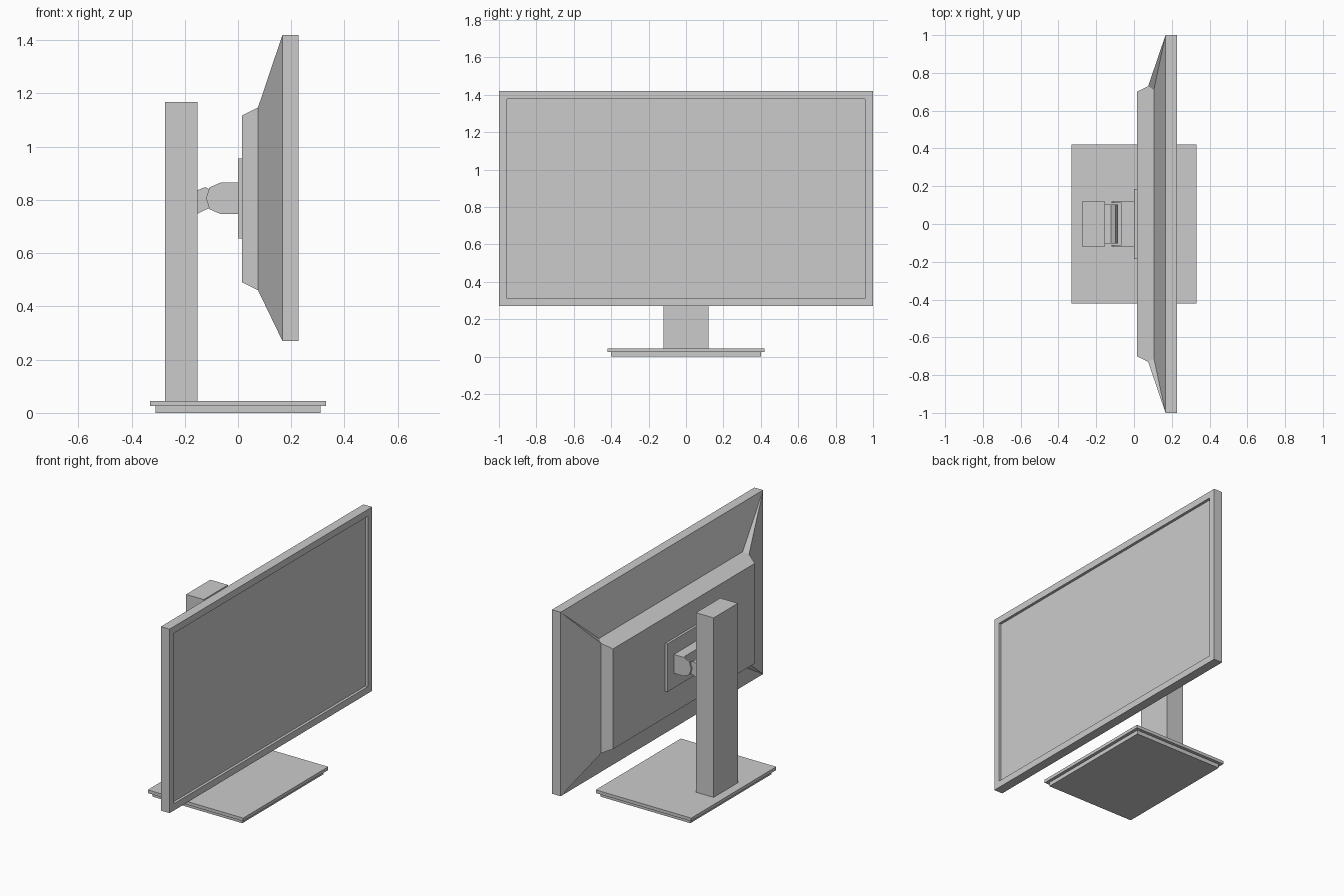
import bpy, bmesh

if "Cube" in bpy.data.objects:
    bpy.data.objects.remove(bpy.data.objects["Cube"])


def finish(name, bm):
    bmesh.ops.recalc_face_normals(bm, faces=bm.faces[:])
    mesh = bpy.data.meshes.new(name)
    bm.to_mesh(mesh)
    bm.free()
    ob = bpy.data.objects.new(name, mesh)
    bpy.context.collection.objects.link(ob)
    return ob


def prism(name, profile, y0, y1):
    """Extrude an (x, z) profile from y0 to y1."""
    bm = bmesh.new()
    face = bm.faces.new([bm.verts.new((x, y0, z)) for x, z in profile])
    ext = bmesh.ops.extrude_face_region(bm, geom=[face])
    verts = [g for g in ext["geom"] if isinstance(g, bmesh.types.BMVert)]
    bmesh.ops.translate(bm, verts=verts, vec=(0, y1 - y0, 0))
    return finish(name, bm)


def box(name, x0, x1, half_y, z0, z1):
    return prism(name, [(x0, z0), (x1, z0), (x1, z1), (x0, z1)], -half_y, half_y)


# Stand
box("base_foot", -0.31, 0.31, 0.40, 0.0, 0.025)
box("base_plate", -0.33, 0.33, 0.42, 0.025, 0.045)
box("column", -0.275, -0.153, 0.12, 0.045, 1.167)

# Tilt hinge: knuckle on the column, fork on the mounting plate
prism("hinge_knuckle", [(-0.153, 0.748), (-0.153, 0.836), (-0.123, 0.848), (-0.098, 0.836),
                        (-0.085, 0.806), (-0.098, 0.774)], -0.104, 0.104)
for side, s in (("left", -1), ("right", 1)):
    prism("fork_cheek_" + side, [(-0.065, 0.747), (-0.107, 0.765), (-0.12, 0.806),
                                 (-0.107, 0.847), (-0.065, 0.865)], s * 0.11, s * 0.12)
box("fork_block", -0.065, 0.0, 0.12, 0.747, 0.865)
box("mounting_plate", 0.0, 0.015, 0.185, 0.655, 0.955)

# Display body: raised rear block, sloped rear panels, frame and recessed screen
bm = bmesh.new()


def ring(x, half_y, zc, half_z):
    return [bm.verts.new((x, sy * half_y, zc + sz * half_z))
            for sy, sz in ((1, 1), (-1, 1), (-1, -1), (1, -1))]


back = ring(0.015, 0.70, 0.804, 0.313)
side = ring(0.075, 0.73, 0.804, 0.343)
step = ring(0.105, 0.71, 0.804, 0.358)
rear = ring(0.167, 1.0, 0.845, 0.575)
front = ring(0.227, 1.0, 0.845, 0.575)
bm.faces.new(back)
for i in range(4):
    j = (i + 1) % 4
    if i % 2 == 0:  # top and bottom
        bm.faces.new((back[i], back[j], side[j], step[j], step[i], side[i]))
        bm.faces.new((step[i], step[j], rear[j], rear[i]))
    else:           # left and right
        bm.faces.new((back[i], back[j], side[j], side[i]))
        bm.faces.new((side[i], side[j], rear[j], rear[i]))
    bm.faces.new((side[i], step[i], rear[i]))
    bm.faces.new((rear[i], rear[j], front[j], front[i]))
screen = bm.faces.new(front)
bmesh.ops.recalc_face_normals(bm, faces=bm.faces[:])
bmesh.ops.inset_region(bm, faces=[screen], thickness=0.06)
ext = bmesh.ops.extrude_face_region(bm, geom=[screen])
bmesh.ops.translate(bm, vec=(-0.017, 0, 0),
                    verts=[g for g in ext["geom"] if isinstance(g, bmesh.types.BMVert)])
if screen.is_valid:
    bmesh.ops.delete(bm, geom=[screen], context='FACES_ONLY')
finish("display", bm)
